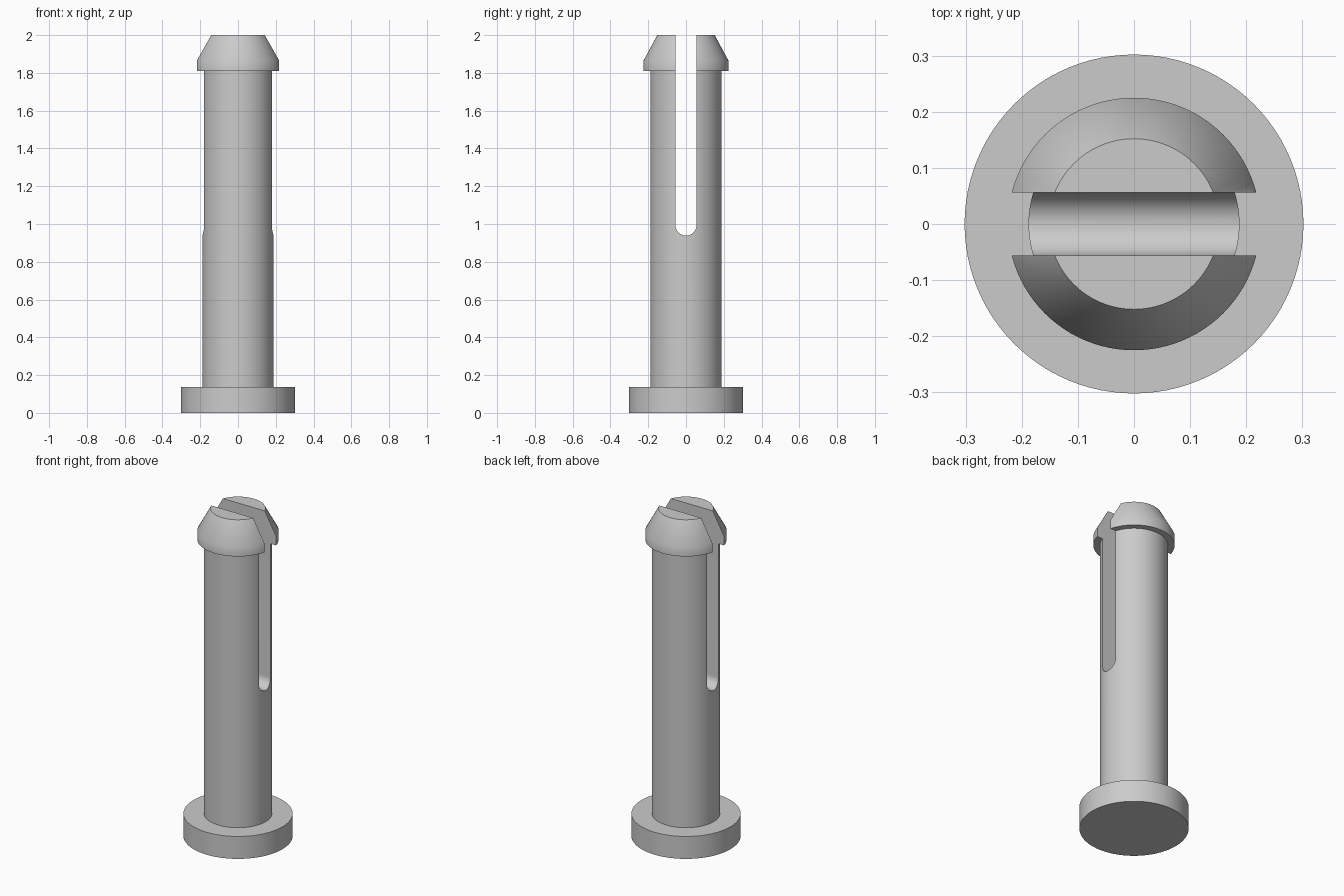
import bpy, bmesh
from math import pi, sin, cos, radians

if "Cube" in bpy.data.objects:
    bpy.data.objects.remove(bpy.data.objects["Cube"])

SEGMENTS = 96
SLOT_HALF = 0.056
SLOT_ARC_Z = 0.995

# Single grey plastic colour
grey = bpy.data.materials.new("plain_grey")
grey.use_nodes = True
grey.diffuse_color = (0.6, 0.6, 0.6, 1)
grey.node_tree.nodes["Principled BSDF"].inputs["Base Color"].default_value = (0.6, 0.6, 0.6, 1)


def make_object(name, bm):
    bmesh.ops.recalc_face_normals(bm, faces=bm.faces)
    mesh = bpy.data.meshes.new(name)
    bm.to_mesh(mesh)
    bm.free()
    mesh.materials.append(grey)
    obj = bpy.data.objects.new(name, mesh)
    bpy.context.collection.objects.link(obj)
    return obj


def lathe(name, profile):
    """Closed solid turned around z from (radius, height) pairs."""
    bm = bmesh.new()
    rings = [[bm.verts.new((r * cos(2 * pi * i / SEGMENTS), r * sin(2 * pi * i / SEGMENTS), z))
              for i in range(SEGMENTS)] for r, z in profile]
    for low, high in zip(rings, rings[1:]):
        for i in range(SEGMENTS):
            j = (i + 1) % SEGMENTS
            bm.faces.new((low[i], low[j], high[j], high[i]))
    bm.faces.new(rings[0])
    bm.faces.new(rings[-1])
    return make_object(name, bm)


def select_only(obj):
    bpy.ops.object.select_all(action='DESELECT')
    obj.select_set(True)
    bpy.context.view_layer.objects.active = obj


# Round foot, and the shaft with its overhanging tapered head
flange = lathe("flange", [(0.302, 0), (0.302, 0.137)])
shaft = lathe("slotted_shaft_and_head", [
    (0.188, 0.1), (0.188, 1.81), (0.225, 1.81), (0.225, 1.865), (0.152, 2.0)])

# Round-bottomed slot running through the shaft along x
bm = bmesh.new()
steps = 24
outline = [(SLOT_HALF * cos(pi + pi * i / steps), SLOT_ARC_Z + SLOT_HALF * sin(pi + pi * i / steps))
           for i in range(steps + 1)]
outline += [(SLOT_HALF, 2.2), (-SLOT_HALF, 2.2)]
face = bm.faces.new([bm.verts.new((-0.4, y, z)) for y, z in outline])
extruded = bmesh.ops.extrude_face_region(bm, geom=[face])["geom"]
bmesh.ops.translate(bm, vec=(0.8, 0, 0),
                    verts=[v for v in extruded if isinstance(v, bmesh.types.BMVert)])
cutter = make_object("slot_cutter", bm)
cutter.hide_render = True

cut = shaft.modifiers.new("slot", 'BOOLEAN')
cut.operation = 'DIFFERENCE'
cut.solver = 'EXACT'
cut.object = cutter
select_only(shaft)
bpy.ops.object.modifier_apply(modifier=cut.name)
bpy.data.objects.remove(cutter)

# Smooth round walls with crisp rims
for part in (flange, shaft):
    select_only(part)
    bpy.ops.object.shade_smooth_by_angle(angle=radians(30))
